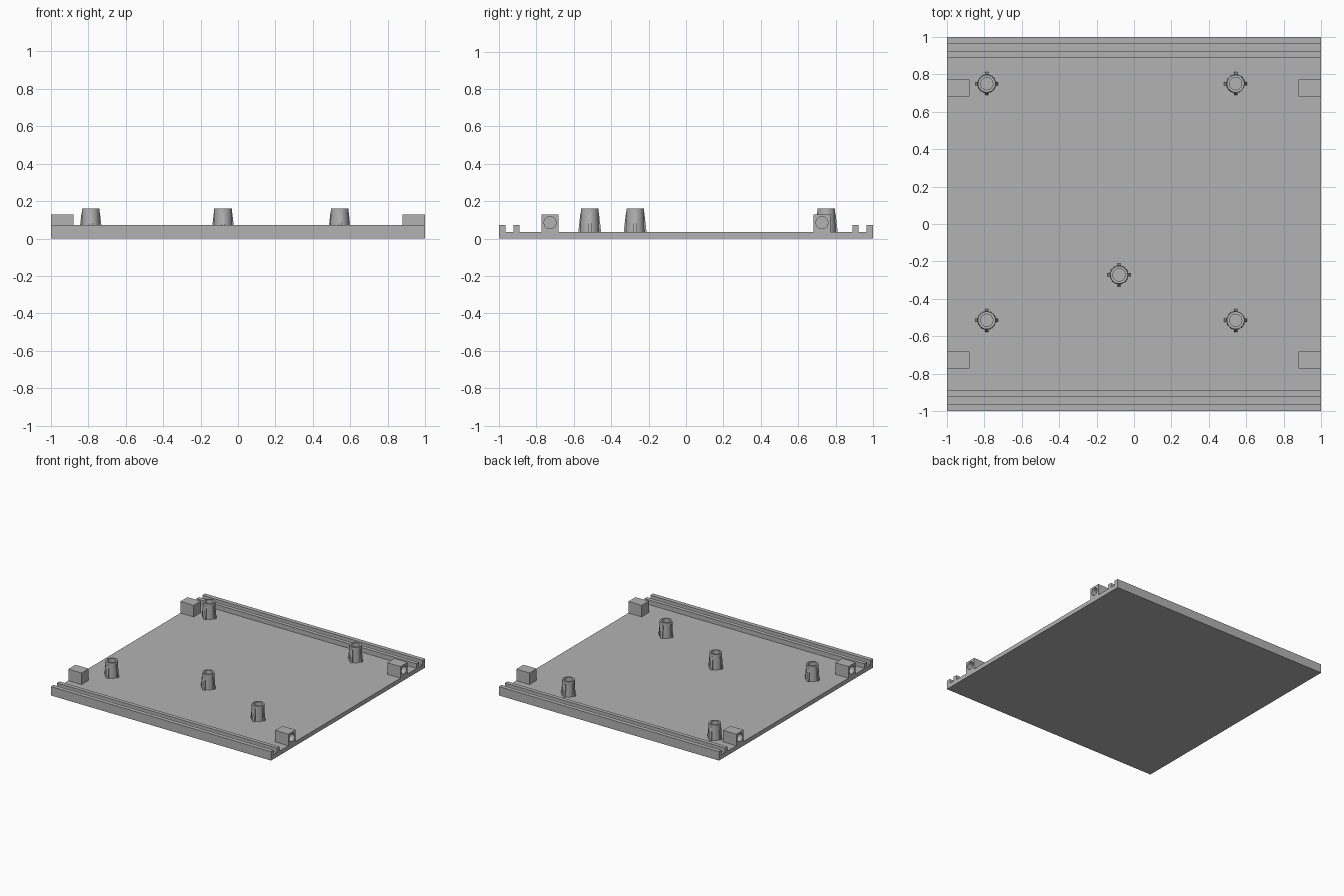
import bpy, bmesh, math
from mathutils import Matrix, Vector

cube = bpy.data.objects.get("Cube")
if cube:
    bpy.data.objects.remove(cube, do_unlink=True)

grey = bpy.data.materials.new("plain_grey")
grey.use_nodes = True
colour = (0.45, 0.45, 0.45, 1)
grey.diffuse_color = colour
grey.node_tree.nodes["Principled BSDF"].inputs["Base Color"].default_value = colour

FLOOR = 0.035    # top of the plate
RAIL_TOP = 0.073


def finish(name, bm, smooth=False):
    bmesh.ops.recalc_face_normals(bm, faces=bm.faces)
    mesh = bpy.data.meshes.new(name)
    bm.to_mesh(mesh)
    bm.free()
    mesh.materials.append(grey)
    obj = bpy.data.objects.new(name, mesh)
    bpy.context.collection.objects.link(obj)
    if smooth:
        bpy.ops.object.select_all(action='DESELECT')
        obj.select_set(True)
        bpy.context.view_layer.objects.active = obj
        bpy.ops.object.shade_smooth_by_angle(angle=math.radians(30))
    return obj


def extrude(bm, points, offset):
    """Extrude a closed polygon along an offset into a solid."""
    face = bm.faces.new([bm.verts.new(p) for p in points])
    result = bmesh.ops.extrude_face_region(bm, geom=[face], use_keep_orig=True)
    moved = [v for v in result["geom"] if isinstance(v, bmesh.types.BMVert)]
    bmesh.ops.translate(bm, verts=moved, vec=Vector(offset))


# Base plate with a pair of rails along the front and back edges
half = [(0.89, FLOOR), (0.89, RAIL_TOP), (0.922, RAIL_TOP), (0.922, FLOOR),
        (0.965, FLOOR), (0.965, RAIL_TOP), (1, RAIL_TOP), (1, 0)]
outline = half + [(-y, z) for y, z in reversed(half)]
bm = bmesh.new()
extrude(bm, [(-1, y, z) for y, z in outline], (2, 0, 0))
finish("base_plate", bm)


# Corner blocks, each with a blind screw hole in its outer side
def corner_block(name, sx, sy):
    bm = bmesh.new()
    bmesh.ops.create_cube(bm, size=1, matrix=Matrix.Translation(
        (sx * 0.94, sy * 0.727, 0.0825)) @ Matrix.Diagonal((0.12, 0.093, 0.095, 1)))
    block = finish(name, bm)
    bm = bmesh.new()
    bmesh.ops.create_cone(bm, cap_ends=True, segments=32, radius1=0.032,
                          radius2=0.032, depth=0.2,
                          matrix=Matrix.Translation((sx, sy * 0.727, 0.085))
                          @ Matrix.Rotation(math.pi / 2, 4, 'Y'))
    cutter = finish("hole_cutter", bm)
    cutter.hide_render = True
    cut = block.modifiers.new("screw_hole", 'BOOLEAN')
    cut.object = cutter
    cut.operation = 'DIFFERENCE'
    cut.solver = 'EXACT'
    bpy.ops.object.select_all(action='DESELECT')
    block.select_set(True)
    bpy.context.view_layer.objects.active = block
    bpy.ops.object.modifier_apply(modifier=cut.name)
    bpy.data.objects.remove(cutter, do_unlink=True)
    bpy.ops.object.shade_smooth_by_angle(angle=math.radians(30))


for sx, side in ((-1, "right"), (1, "left")):
    for sy, end in ((-1, "front"), (1, "back")):
        corner_block(f"{end}_{side}_block", sx, sy)


# Hollow standoff posts with four tapered fins
def post(name, x, y):
    centre = Matrix.Translation((x, y, 0))
    bm = bmesh.new()
    ring = [(0.033, FLOOR), (0.05, FLOOR), (0.047, 0.16), (0.033, 0.16)]
    verts = [bm.verts.new((r, 0, z)) for r, z in ring]
    edges = [bm.edges.new((verts[i], verts[(i + 1) % 4])) for i in range(4)]
    bmesh.ops.spin(bm, geom=verts + edges, cent=(0, 0, 0), axis=(0, 0, 1),
                   angle=math.tau, steps=32, use_merge=True)
    bmesh.ops.remove_doubles(bm, verts=bm.verts, dist=0.0001)
    bm.transform(centre)
    finish(name, bm, smooth=True)

    bm = bmesh.new()
    fin = [(0.04, FLOOR), (0.061, FLOOR), (0.049, 0.14), (0.04, 0.14)]
    for k in range(4):
        turn = Matrix.Rotation(k * math.pi / 2, 3, 'Z')
        extrude(bm, [turn @ Vector((r, -0.009, z)) for r, z in fin],
                turn @ Vector((0, 0.018, 0)))
    bm.transform(centre)
    finish(name + "_fins", bm)


post("back_right_post", -0.787, 0.75)
post("back_left_post", 0.543, 0.75)
post("front_right_post", -0.787, -0.515)
post("front_left_post", 0.543, -0.515)
post("middle_post", -0.08, -0.272)
